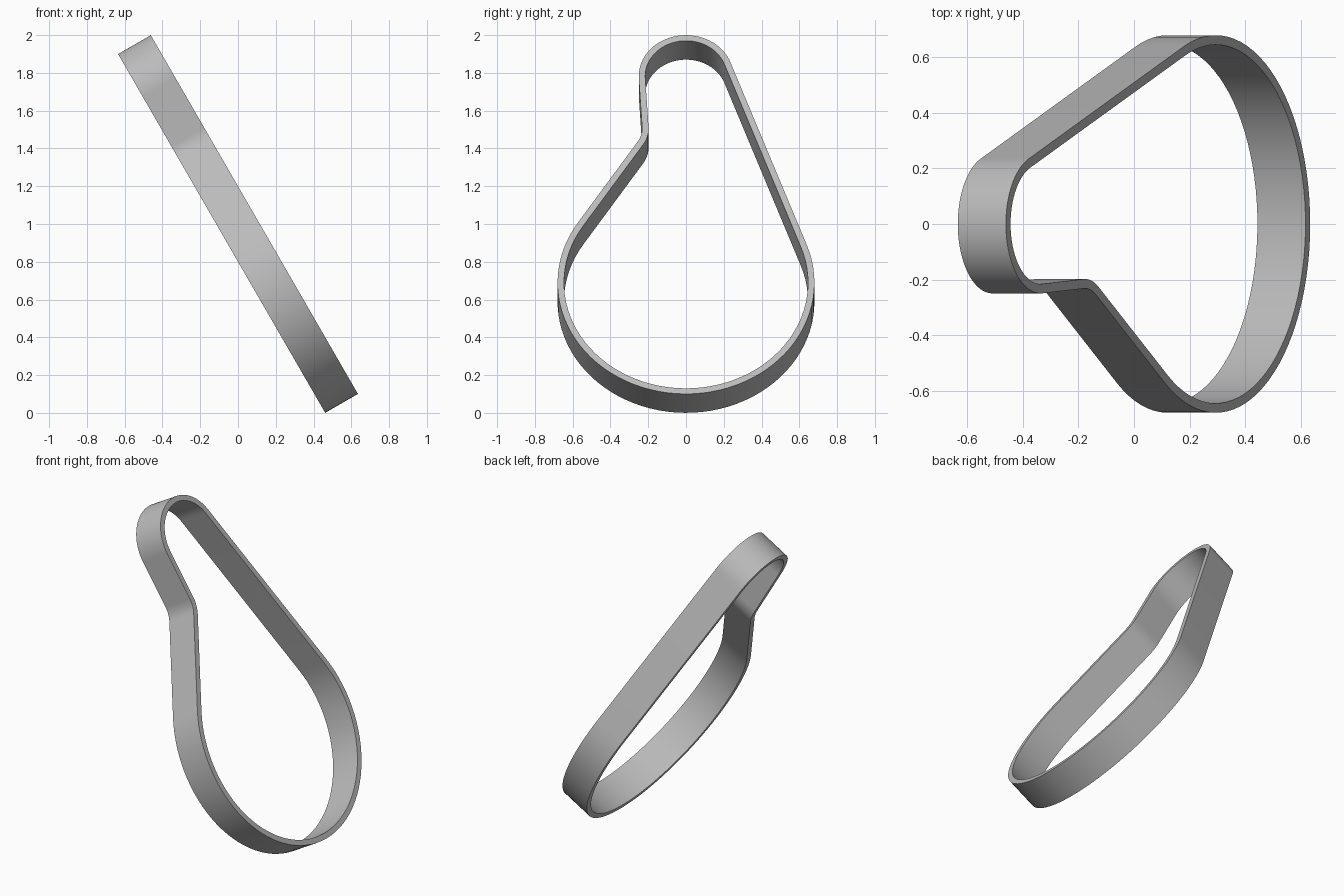
import bpy, bmesh, math
from mathutils import Vector

cube = bpy.data.objects.get("Cube")
if cube:
    bpy.data.objects.remove(cube, do_unlink=True)

WIDTH, THICK, TILT = 0.2, 0.034, math.radians(30)
STEP = math.radians(4)

# Belt frame: up the slope, sideways, and across the belt width
UP = Vector((-math.sin(TILT), 0, math.cos(TILT)))
SIDE = Vector((0, 1, 0))
ACROSS = Vector((math.cos(TILT), 0, math.sin(TILT)))

# Wheels the belt runs round: centre (up, side), mid-belt radius.
# A negative radius presses on the belt from outside.
wheels = [
    (Vector((0.8465, 0)), 0.233),
    (Vector((0.525, -0.375)), -0.16),
    (Vector((-0.4165, 0)), 0.663),
]


def tangent_normal(a, b):
    """Angle of the belt normal on the straight run from wheel a to wheel b."""
    d = b[0] - a[0]
    return math.atan2(d.y, d.x) + math.acos((a[1] - b[1]) / d.length)


# Belt centreline with its outward normals
path = []
for i, (centre, radius) in enumerate(wheels):
    start = tangent_normal(wheels[i - 1], wheels[i])
    end = tangent_normal(wheels[i], wheels[(i + 1) % 3])
    turn = (start - end) % math.tau if radius > 0 else -((end - start) % math.tau)
    count = max(8, math.ceil(abs(turn) / STEP))
    for k in range(count + 1):
        angle = start - turn * k / count
        normal = Vector((math.cos(angle), math.sin(angle)))
        path.append((centre + normal * radius, normal))

# Sweep a rectangular section along the closed path
bm = bmesh.new()
rings = []
for point, normal in path:
    ring = []
    for out, across in ((1, 1), (1, -1), (-1, -1), (-1, 1)):
        p = point + normal * out * THICK / 2
        co = UP * p.x + SIDE * p.y + ACROSS * across * WIDTH / 2
        ring.append(bm.verts.new(co + Vector((0, 0, 1))))
    rings.append(ring)
for i, ring in enumerate(rings):
    last = rings[i - 1]
    for j in range(4):
        k = (j + 1) % 4
        bm.faces.new((last[j], last[k], ring[k], ring[j]))
bmesh.ops.recalc_face_normals(bm, faces=bm.faces)
mesh = bpy.data.meshes.new("drive_belt")
bm.to_mesh(mesh)
bm.free()

belt = bpy.data.objects.new("drive_belt", mesh)
bpy.context.collection.objects.link(belt)

# Plain grey material
grey = bpy.data.materials.new("belt_grey")
grey.use_nodes = True
colour = (0.5, 0.5, 0.5, 1)
grey.diffuse_color = colour
grey.node_tree.nodes["Principled BSDF"].inputs["Base Color"].default_value = colour
mesh.materials.append(grey)

# Smooth round the bends, crisp at the rims
bpy.ops.object.select_all(action='DESELECT')
belt.select_set(True)
bpy.context.view_layer.objects.active = belt
bpy.ops.object.shade_smooth_by_angle(angle=math.radians(30))
